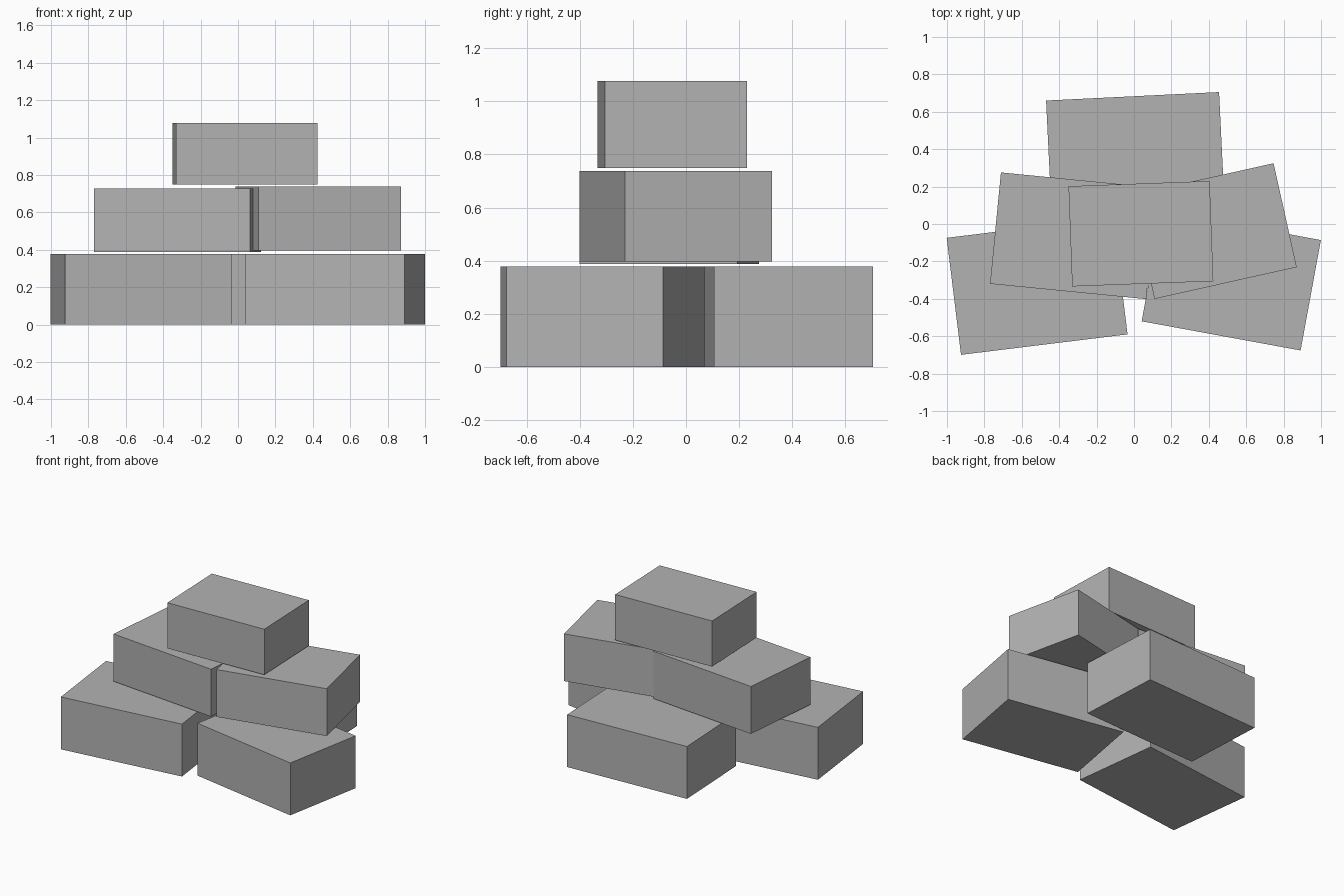
import bpy
from math import radians

default = bpy.data.objects.get("Cube")
if default:
    bpy.data.objects.remove(default, do_unlink=True)

# One plain grey for every block
grey = bpy.data.materials.new("stone_grey")
grey.use_nodes = True
colour = (0.45, 0.45, 0.45, 1)
grey.diffuse_color = colour
grey.node_tree.nodes["Principled BSDF"].inputs["Base Color"].default_value = colour


def block(name, centre, size, bottom, top, turn):
    """A flat-sided block turned about the vertical axis."""
    bpy.ops.mesh.primitive_cube_add(
        size=1,
        location=(*centre, (bottom + top) / 2),
        rotation=(0, 0, radians(turn)))
    obj = bpy.context.object
    obj.name = name
    obj.scale = (*size, top - bottom)
    bpy.ops.object.transform_apply(location=False, rotation=False, scale=True)
    obj.data.materials.append(grey)


# Bottom layer: three blocks on the ground
block("bottom_block_right", (-0.518, -0.332), (0.897, 0.63), 0, 0.378, 7)
block("bottom_block_left", (0.52, -0.303), (0.864, 0.60), 0, 0.378, -10.4)
block("bottom_block_back", (0.007, 0.383), (0.926, 0.60), 0, 0.378, 2.8)

# Middle layer: two blocks that meet in the centre
block("middle_block_right", (-0.323, -0.063), (0.839, 0.598), 0.387, 0.729, -5.6)
block("middle_block_left", (0.428, -0.038), (0.779, 0.569), 0.397, 0.738, 12.6)

# Single block on top
block("top_block", (0.037, -0.052), (0.755, 0.536), 0.748, 1.077, 2.1)
